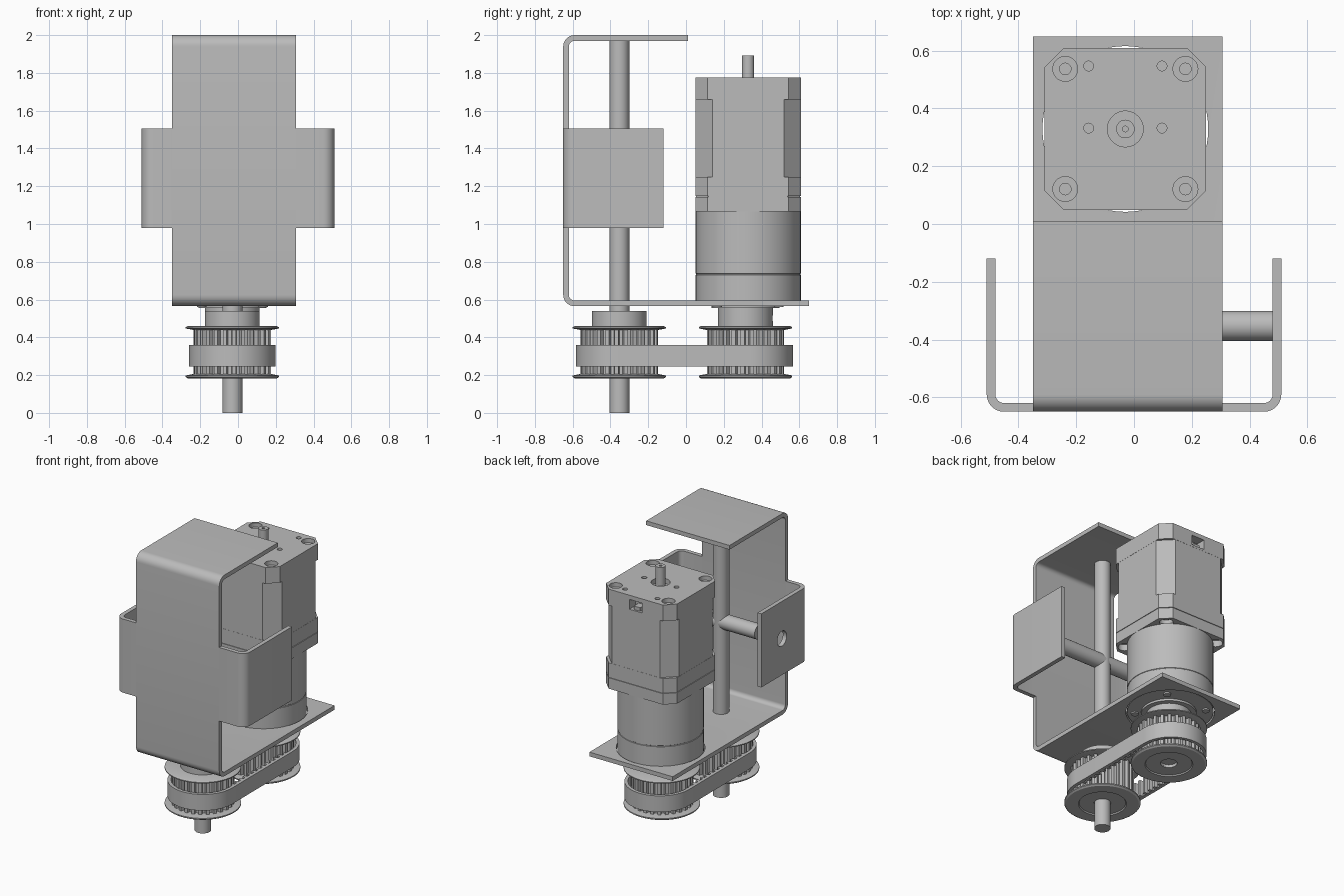
import bpy, bmesh
from math import cos, sin, pi, radians
from mathutils import Vector

if "Cube" in bpy.data.objects:
    bpy.data.objects.remove(bpy.data.objects["Cube"])

metal = bpy.data.materials.new("grey_metal")
metal.use_nodes = True
metal.diffuse_color = (0.5, 0.5, 0.5, 1)
metal.node_tree.nodes["Principled BSDF"].inputs["Base Color"].default_value = (0.5, 0.5, 0.5, 1)

CX = -0.03          # common centre line of shaft, pulleys and motor
SHAFT_Y, PULLEY_Y, MOTOR_Y = -0.353, 0.315, 0.329
parts = []


def make(name, bm):
    bmesh.ops.recalc_face_normals(bm, faces=bm.faces)
    me = bpy.data.meshes.new(name)
    bm.to_mesh(me)
    bm.free()
    me.materials.append(metal)
    ob = bpy.data.objects.new(name, me)
    bpy.context.collection.objects.link(ob)
    parts.append(ob)
    return ob


def prism(name, outline, lo, hi, axis="z"):
    """Extrude a 2D outline along an axis."""
    place = {"z": lambda a, b, h: (a, b, h),
             "x": lambda a, b, h: (h, a, b),
             "y": lambda a, b, h: (a, h, b)}[axis]
    bm = bmesh.new()
    low = [bm.verts.new(place(a, b, lo)) for a, b in outline]
    high = [bm.verts.new(place(a, b, hi)) for a, b in outline]
    bm.faces.new(low)
    bm.faces.new(high)
    n = len(outline)
    for i in range(n):
        j = (i + 1) % n
        bm.faces.new((low[i], low[j], high[j], high[i]))
    return make(name, bm)


def circle(a, b, r, n=40):
    return [(a + r * cos(2 * pi * i / n), b + r * sin(2 * pi * i / n)) for i in range(n)]


def rod(name, a, b, r, lo, hi, axis="z", n=40):
    return prism(name, circle(a, b, r, n), lo, hi, axis)


def lathe(name, x, y, profile, n=56):
    """Turn a closed (radius, height) loop about a vertical axis."""
    bm = bmesh.new()
    rings = [[bm.verts.new((x + r * cos(2 * pi * i / n), y + r * sin(2 * pi * i / n), z))
              for r, z in profile] for i in range(n)]
    m = len(profile)
    for i in range(n):
        p, q = rings[i], rings[(i + 1) % n]
        for k in range(m):
            bm.faces.new((p[k], q[k], q[(k + 1) % m], p[(k + 1) % m]))
    return make(name, bm)


def bent_sheet(path, radius=0.06, t=0.03, steps=8):
    """Outline of a sheet following a path of left-hand right-angle bends."""
    pts = [Vector(p) for p in path]
    dirs = [(b - a).normalized() for a, b in zip(pts, pts[1:])]
    left = [Vector((-d.y, d.x)) for d in dirs]
    outer, inner = [pts[0]], [pts[0] + t * left[0]]
    for i in range(1, len(pts) - 1):
        centre = pts[i] + radius * (left[i - 1] + left[i])
        for s in range(steps + 1):
            a = pi / 2 * s / steps
            spoke = -left[i - 1] * cos(a) - left[i] * sin(a)
            outer.append(centre + radius * spoke)
            inner.append(centre + (radius - t) * spoke)
    outer.append(pts[-1])
    inner.append(pts[-1] + t * left[-1])
    return [tuple(p) for p in outer + inner[::-1]]


def chamfered_square(x, y, half, c):
    k = half - c
    return [(x + a * half if f else x + a * k, y + b * k if f else y + b * half)
            for a, b, f in ((1, -1, 1), (1, 1, 1), (1, 1, 0), (-1, 1, 0),
                            (-1, 1, 1), (-1, -1, 1), (-1, -1, 0), (1, -1, 0))]


def cut(target, cutter):
    mod = target.modifiers.new("cut", "BOOLEAN")
    mod.operation, mod.solver, mod.object = "DIFFERENCE", "EXACT", cutter
    bpy.context.view_layer.update()
    dg = bpy.context.evaluated_depsgraph_get()
    me = bpy.data.meshes.new_from_object(target.evaluated_get(dg))
    target.modifiers.clear()
    target.data = me
    parts.remove(cutter)
    bpy.data.objects.remove(cutter)


# Bent bracket with two side wings
bracket = prism("main_bracket", bent_sheet([(0.01, 2), (-0.65, 2), (-0.65, 0.565), (0.65, 0.565)]),
                -0.35, 0.307, "x")
cut(bracket, rod("cutter", CX, MOTOR_Y, 0.287, 0.5, 0.63, n=64))
prism("left_wing", bent_sheet([(0.307, -0.65), (0.51, -0.65), (0.51, -0.12)]), 0.98, 1.505)
right_wing = prism("right_wing", bent_sheet([(-0.51, -0.12), (-0.51, -0.65), (-0.35, -0.65)]),
                   0.98, 1.505)
cut(right_wing, rod("cutter", SHAFT_Y, 1.24, 0.053, -0.6, -0.4, "x"))

# Upright shaft and cross rod
rod("upright_shaft", CX, SHAFT_Y, 0.053, 0, 1.97)
rod("cross_rod", SHAFT_Y, 1.24, 0.052, -0.33, 0.48, "x")

# Gearbox under the motor
lathe("gearbox", CX, MOTOR_Y, [(0.001, 0.57), (0.279, 0.57), (0.279, 0.73), (0.276, 0.732),
                               (0.276, 0.736), (0.279, 0.738), (0.279, 1.07), (0.001, 1.07)], 72)
rod("gearbox_boss", CX, PULLEY_Y, 0.18, 0.555, 0.58)
for i in range(4):
    a = pi / 4 + i * pi / 2
    rod("gearbox_screw", CX + 0.23 * cos(a), MOTOR_Y + 0.23 * sin(a), 0.025, 0.56, 0.58, n=16)

# Motor: flange, lower cap, body and upper cap
cap, waist = chamfered_square(CX, MOTOR_Y, 0.28, 0.066), chamfered_square(CX, MOTOR_Y, 0.279, 0.09)
flange = prism("motor_flange", cap, 1.065, 1.143)
prism("motor_lower_cap", cap, 1.147, 1.25)
prism("motor_seam", chamfered_square(CX, MOTOR_Y, 0.275, 0.066), 1.13, 1.16)
prism("motor_body", waist, 1.25, 1.66)
upper = prism("motor_upper_cap", cap, 1.66, 1.775)
for sx in (-1, 1):
    for sy in (-1, 1):
        x, y = CX + sx * 0.208, MOTOR_Y + sy * 0.208
        cut(upper, rod("cutter", x, y, 0.043, 1.745, 1.85, n=28))
        cut(upper, rod("cutter", x, y, 0.02, 1.69, 1.85, n=20))
        cut(flange, rod("cutter", x, y, 0.045, 1.0, 1.11, n=28))
    for dy in (0, 0.215):
        cut(upper, rod("cutter", CX + sx * 0.127, MOTOR_Y + 0.003 + dy, 0.017, 1.73, 1.85, n=20))
cut(upper, rod("cutter", CX, MOTOR_Y, 0.062, 1.74, 1.85))
socket = [(CX - 0.05, 1.675), (CX + 0.05, 1.675), (CX + 0.05, 1.745), (CX - 0.05, 1.745)]
cut(upper, prism("cutter", socket, 0.54, 0.7, "y"))
prism("socket_tongue", [(CX - 0.025, 1.675), (CX + 0.025, 1.675), (CX + 0.025, 1.7), (CX - 0.025, 1.7)],
      0.53, 0.595, "y")
motor_shaft = rod("motor_shaft", CX, MOTOR_Y, 0.032, 1.7, 1.893, n=28)
cut(motor_shaft, rod("cutter", CX, MOTOR_Y, 0.01, 1.87, 2, n=16))


# Toothed pulleys with flanges and hubs
def pulley(name, y, hub_top):
    teeth = 26
    outline = []
    for i in range(teeth):
        for r, f in ((0.18, 0.0), (0.18, 0.38), (0.205, 0.48), (0.205, 0.9)):
            a = 2 * pi * (i + f) / teeth
            outline.append((CX + r * cos(a), y + r * sin(a)))
    drum = prism(name + "_toothed_drum", outline, 0.195, 0.445)
    cut(drum, rod("cutter", CX, y, 0.054, 0.1, 0.6))
    lathe(name + "_lower_flange", CX, y,
          [(0.054, 0.205), (0.054, 0.19), (0.15, 0.19), (0.155, 0.182), (0.235, 0.182),
           (0.247, 0.19), (0.247, 0.198), (0.21, 0.205)])
    lathe(name + "_upper_flange", CX, y,
          [(0.054, 0.44), (0.21, 0.44), (0.247, 0.447), (0.247, 0.454), (0.235, 0.46), (0.054, 0.46)])
    hub = lathe(name + "_hub", CX, y, [(0.054, 0.455), (0.145, 0.455), (0.145, hub_top), (0.054, hub_top)])
    cut(hub, rod("cutter", CX, 0.5, 0.02, y + 0.1, y + 0.2, "y", 16))


pulley("front_pulley", SHAFT_Y, 0.54)
pulley("rear_pulley", PULLEY_Y, 0.56)
rod("output_shaft", CX, PULLEY_Y, 0.053, 0.21, 0.57)

# Belt loop with inner teeth on the straight runs
BELT_Y = 0.338


def loop(r, n=28):
    back = [(CX + r * cos(pi * i / n), BELT_Y + r * sin(pi * i / n)) for i in range(n + 1)]
    front = [(CX - r * cos(pi * i / n), SHAFT_Y - r * sin(pi * i / n)) for i in range(n + 1)]
    return back + front


bm = bmesh.new()
rings = [[bm.verts.new((x, y, z)) for x, y in loop(r)]
         for r, z in ((0.229, 0.245), (0.229, 0.36), (0.206, 0.36), (0.206, 0.245))]
n = len(rings[0])
for k in range(4):
    p, q = rings[k], rings[(k + 1) % 4]
    for i in range(n):
        bm.faces.new((p[i], p[(i + 1) % n], q[(i + 1) % n], q[i]))
make("belt", bm)
for side in (-1, 1):
    for i in range(13):
        y = SHAFT_Y + 0.05 + i * 0.049
        x0, x1 = CX + side * 0.183, CX + side * 0.21
        prism("belt_tooth", [(x0, y - 0.009), (x1, y - 0.014), (x1, y + 0.014), (x0, y + 0.009)], 0.246, 0.359)

# Smooth round surfaces, keep edges crisp
bpy.ops.object.select_all(action="DESELECT")
for ob in parts:
    ob.select_set(True)
bpy.context.view_layer.objects.active = parts[0]
bpy.ops.object.shade_smooth_by_angle(angle=radians(30))
